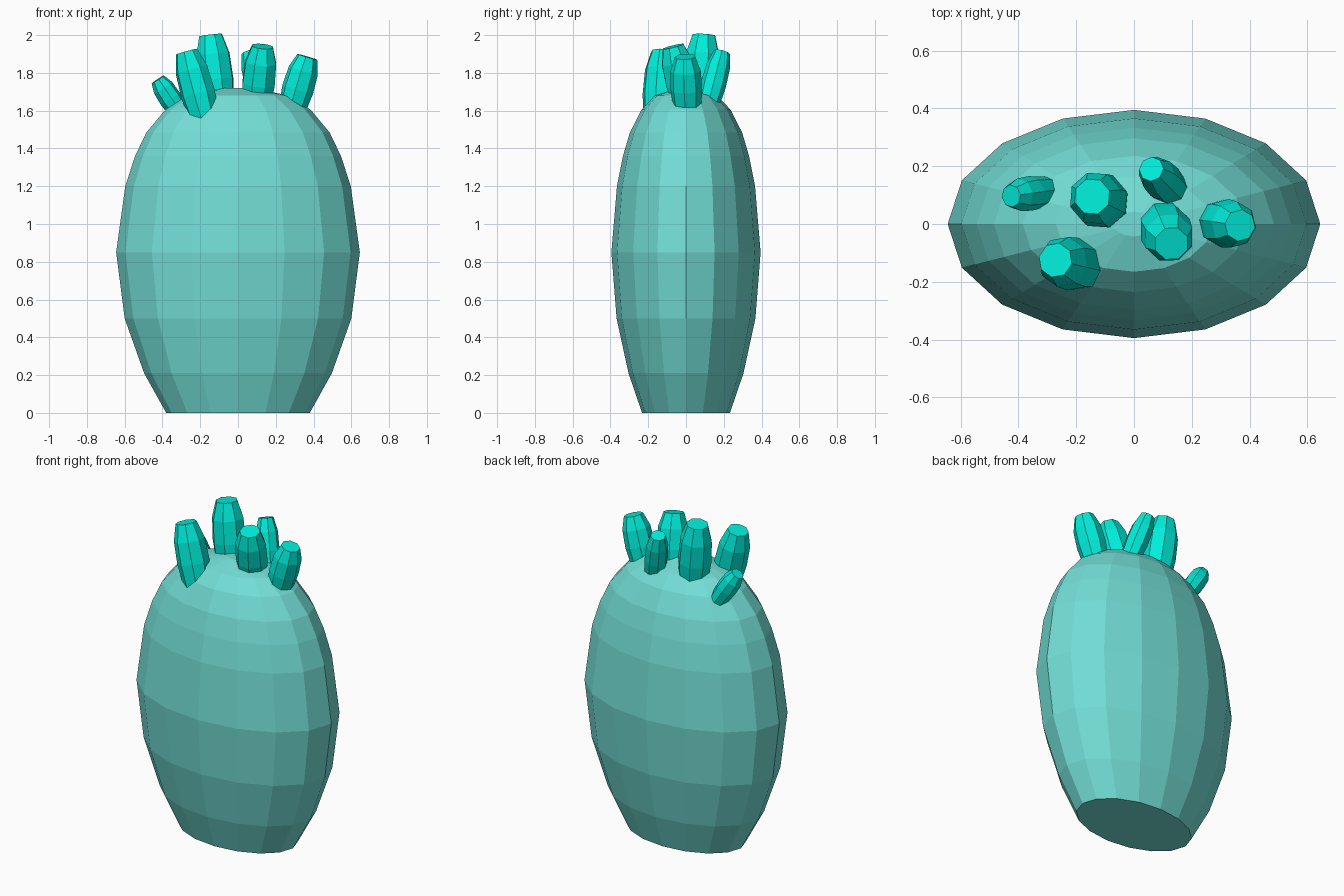
import bpy, bmesh, math
from mathutils import Vector

if "Cube" in bpy.data.objects:
    bpy.data.objects.remove(bpy.data.objects["Cube"])


def material(name, color):
    m = bpy.data.materials.new(name)
    m.diffuse_color = (*color, 1)
    m.use_nodes = True
    m.node_tree.nodes["Principled BSDF"].inputs["Base Color"].default_value = m.diffuse_color
    return m


def lathe(name, profile, sides, mat, squash=1.0):
    """Flat-faced capped solid from (radius, height) pairs."""
    bm = bmesh.new()
    rings = []
    for r, z in profile:
        rings.append([bm.verts.new((r * math.cos(2 * math.pi * i / sides),
                                    r * squash * math.sin(2 * math.pi * i / sides), z))
                      for i in range(sides)])
    for a, b in zip(rings, rings[1:]):
        for i in range(sides):
            j = (i + 1) % sides
            bm.faces.new((a[i], a[j], b[j], b[i]))
    bm.faces.new(rings[0][::-1])
    bm.faces.new(rings[-1])
    mesh = bpy.data.meshes.new(name)
    bm.to_mesh(mesh)
    bm.free()
    mesh.materials.append(mat)
    ob = bpy.data.objects.new(name, mesh)
    bpy.context.collection.objects.link(ob)
    return ob


body_mat = material("pale_teal", (0.17, 0.73, 0.67))
tube_mat = material("bright_teal", (0.0, 0.85, 0.7))

# Flattened barrel body
body = [(0.38, 0), (0.497, 0.21), (0.60, 0.5), (0.645, 0.85), (0.597, 1.2),
        (0.545, 1.36), (0.485, 1.485), (0.385, 1.605), (0.27, 1.68), (0.07, 1.72)]
lathe("body", body, 16, body_mat, 0.395 / 0.645)

# Stubby tubes on top: base, tip, radius
tubes = [
    ((-0.185, -0.145, 1.59), (-0.272, -0.125, 1.912), 0.093),
    ((-0.105, 0.075, 1.66), (-0.145, 0.095, 2.0), 0.098),
    ((-0.33, 0.11, 1.62), (-0.425, 0.097, 1.765), 0.06),
    ((0.125, 0.125, 1.66), (0.06, 0.19, 1.91), 0.067),
    ((0.10, 0.0, 1.66), (0.13, -0.068, 1.94), 0.092),
    ((0.295, 0.005, 1.64), (0.367, -0.005, 1.885), 0.085),
]
for n, (base, tip, r) in enumerate(tubes, 1):
    base, tip = Vector(base), Vector(tip)
    axis = tip - base
    length = axis.length
    tube = lathe(f"tube_{n}", [(r * 0.85, -0.05), (r, length * 0.3), (r * 0.95, length * 0.7),
                               (r * 0.65, length)], 8, tube_mat)
    tube.location = base
    tube.rotation_euler = axis.to_track_quat('Z', 'Y').to_euler()
